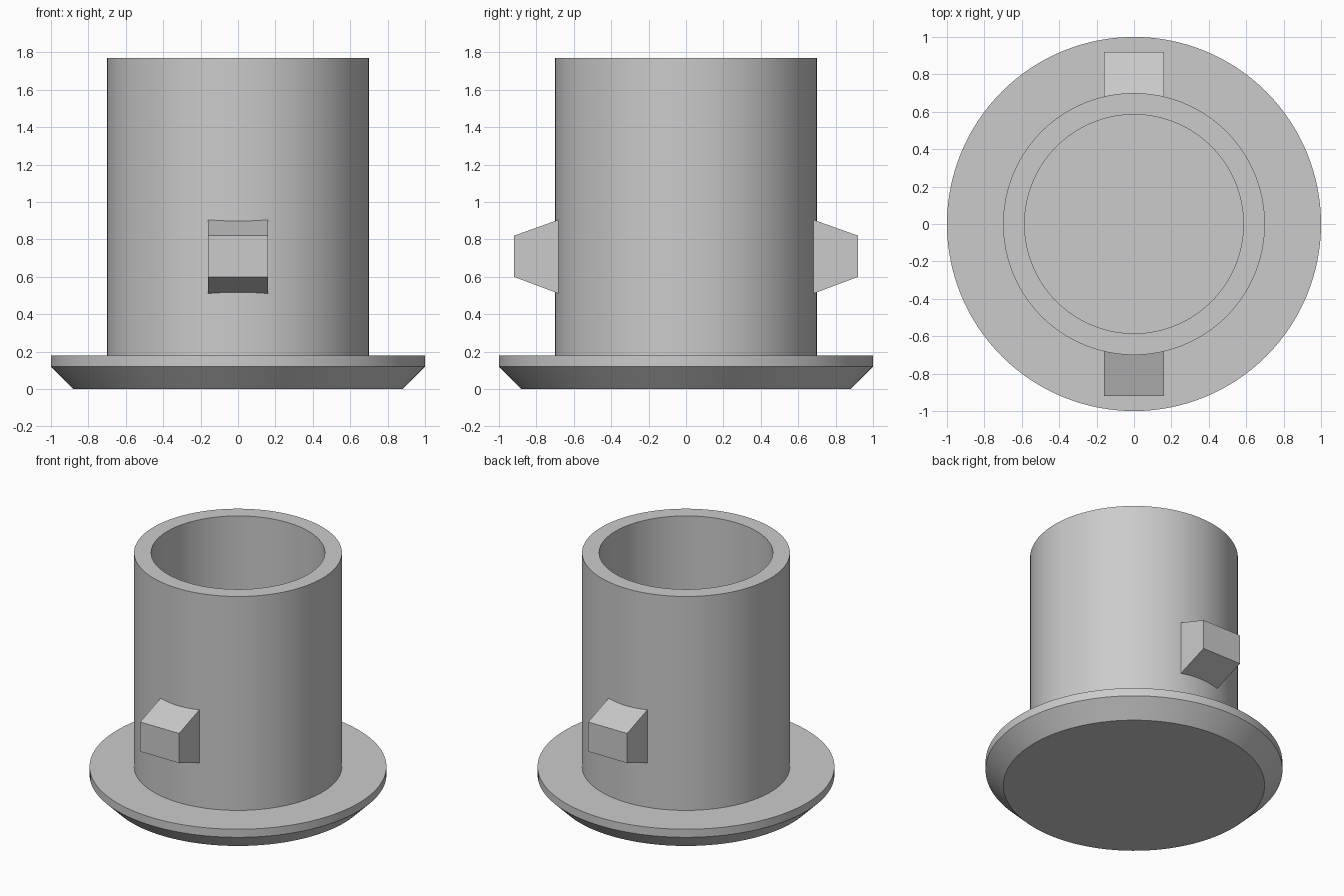
import bpy, bmesh, math
from mathutils import Matrix, Vector

cube = bpy.data.objects.get("Cube")
if cube:
    bpy.data.objects.remove(cube, do_unlink=True)

SEGMENTS = 128
GREY = (0.6, 0.6, 0.6, 1.0)

grey = bpy.data.materials.new("plain grey")
grey.use_nodes = True
grey.diffuse_color = GREY
grey.node_tree.nodes["Principled BSDF"].inputs["Base Color"].default_value = GREY


def add_object(name, bm):
    """Turn a bmesh into a named grey object."""
    bmesh.ops.recalc_face_normals(bm, faces=bm.faces)
    mesh = bpy.data.meshes.new(name)
    bm.to_mesh(mesh)
    bm.free()
    mesh.materials.append(grey)
    obj = bpy.data.objects.new(name, mesh)
    bpy.context.collection.objects.link(obj)
    return obj


def lathe(name, profile):
    """Revolve an open (radius, z) profile and cap both ends with discs."""
    bm = bmesh.new()
    rings = []
    for radius, z in profile:
        ring = bmesh.ops.create_circle(
            bm, segments=SEGMENTS, radius=radius,
            matrix=Matrix.Translation((0, 0, z)))
        rings.append(ring["verts"])
    for lower, upper in zip(rings, rings[1:]):
        for i in range(SEGMENTS):
            j = (i + 1) % SEGMENTS
            bm.faces.new((lower[i], lower[j], upper[j], upper[i]))
    bm.faces.new(rings[0])
    bm.faces.new(rings[-1])
    return add_object(name, bm)


def lug(name, side):
    """Tapered block rooted in the wall, on the front (-1) or back (+1)."""
    half_width = 0.16
    outline = [(0.64, 0.495), (0.92, 0.60), (0.92, 0.82), (0.64, 0.92)]
    bm = bmesh.new()
    face = bm.faces.new(
        [bm.verts.new((-half_width, side * y, z)) for y, z in outline])
    grown = bmesh.ops.extrude_face_region(bm, geom=[face])["geom"]
    moved = [v for v in grown if isinstance(v, bmesh.types.BMVert)]
    bmesh.ops.translate(bm, verts=moved, vec=Vector((2 * half_width, 0, 0)))
    return add_object(name, bm)


# Flanged hollow barrel, from the underside up the outside and down the bore
barrel = lathe("flanged_barrel", [
    (0.88, 0.0), (1.0, 0.12), (1.0, 0.18), (0.70, 0.18),
    (0.70, 1.77), (0.585, 1.77), (0.585, 0.18)])
bpy.context.view_layer.objects.active = barrel
barrel.select_set(True)
bpy.ops.object.shade_smooth_by_angle(angle=math.radians(30))

# Locking lugs
lug("front_lug", -1)
lug("back_lug", 1)
